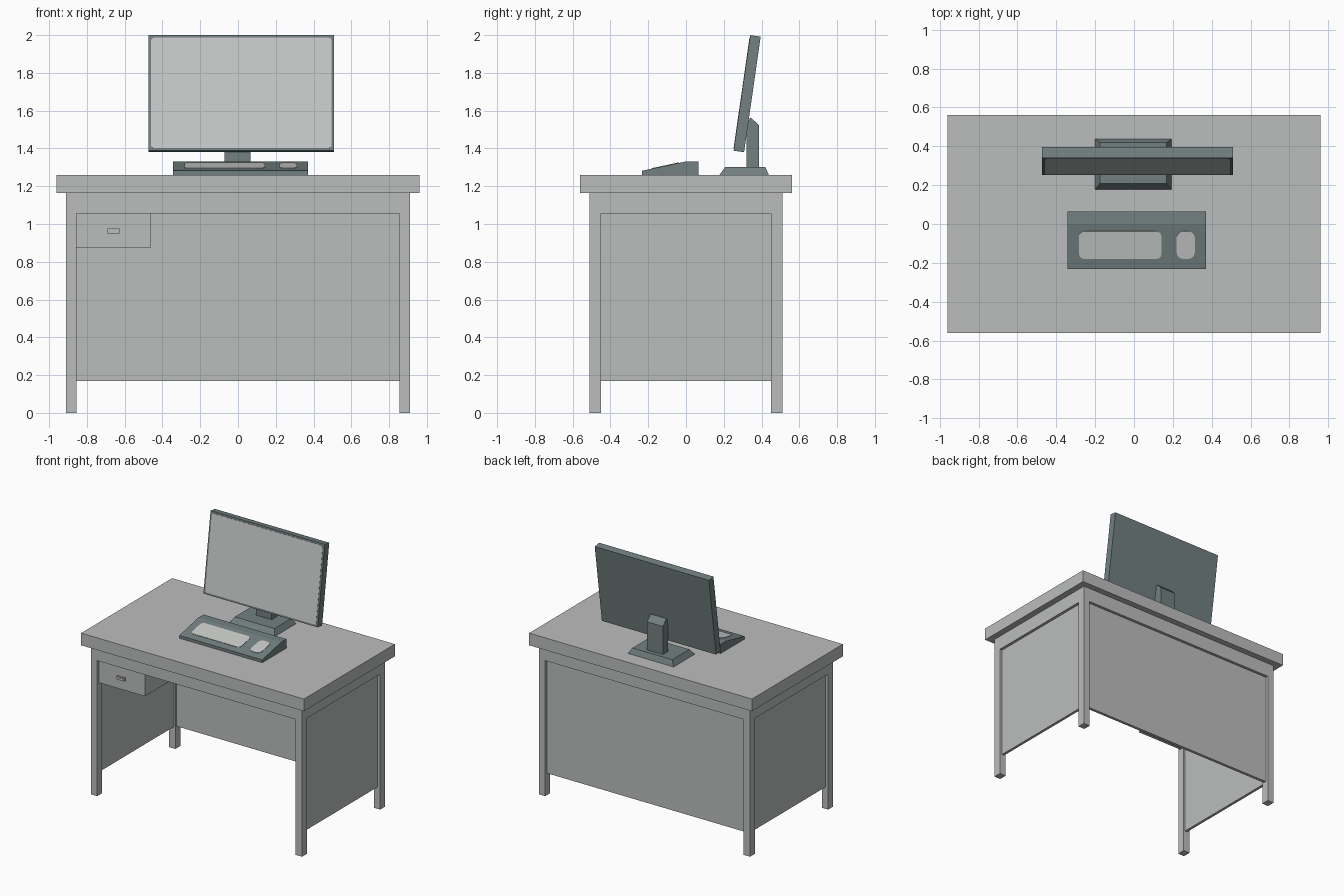
import bpy
import bmesh
from math import sin, cos, pi, atan2
from mathutils import Matrix, Vector

if "Cube" in bpy.data.objects:
    bpy.data.objects.remove(bpy.data.objects["Cube"], do_unlink=True)


def material(name, rgb):
    m = bpy.data.materials.new(name)
    m.use_nodes = True
    colour = (*rgb, 1.0)
    m.diffuse_color = colour
    m.node_tree.nodes["Principled BSDF"].inputs["Base Color"].default_value = colour
    return m


desk_grey = material("desk grey", (0.5, 0.51, 0.505))
pale_grey = material("pale grey", (0.57, 0.59, 0.575))
slate = material("slate", (0.17, 0.216, 0.216))


def finish(name, bm, mat):
    bmesh.ops.recalc_face_normals(bm, faces=bm.faces)
    mesh = bpy.data.meshes.new(name)
    bm.to_mesh(mesh)
    bm.free()
    mesh.materials.append(mat)
    obj = bpy.data.objects.new(name, mesh)
    bpy.context.collection.objects.link(obj)
    return obj


def box(name, x, y, z, mat=desk_grey):
    """Box from (low, high) spans on each axis."""
    bm = bmesh.new()
    bmesh.ops.create_cube(bm, size=1)
    for v in bm.verts:
        v.co = [s[0] if c < 0 else s[1] for s, c in zip((x, y, z), v.co)]
    return finish(name, bm, mat)


def prism(name, points, depth, matrix, mat):
    """Extrude a flat outline along local z, then place it."""
    bm = bmesh.new()
    face = bm.faces.new([bm.verts.new((x, y, 0)) for x, y in points])
    new = bmesh.ops.extrude_face_region(bm, geom=[face])["geom"]
    verts = [g for g in new if isinstance(g, bmesh.types.BMVert)]
    bmesh.ops.translate(bm, vec=(0, 0, depth), verts=verts)
    bm.transform(matrix)
    return finish(name, bm, mat)


def rounded(x0, x1, y0, y1, r, steps=3):
    """Rectangle outline with rounded corners."""
    corners = [(x1 - r, y1 - r), (x0 + r, y1 - r), (x0 + r, y0 + r), (x1 - r, y0 + r)]
    return [(cx + r * cos((i + k / steps) * pi / 2), cy + r * sin((i + k / steps) * pi / 2))
            for i, (cx, cy) in enumerate(corners) for k in range(steps + 1)]


def side_profile(x):
    """Outlines in (y, z), extruded towards +x."""
    turn = Matrix(((0, 0, 1, 0), (1, 0, 0, 0), (0, 1, 0, 0), (0, 0, 0, 1)))
    return Matrix.Translation((x, 0, 0)) @ turn


def tilted(origin, angle):
    return Matrix.Translation(origin) @ Matrix.Rotation(angle, 4, 'X')


# Desk frame
LEG_X, LEG_Y = (0.855, 0.91), (0.45, 0.512)
TABLE, UNDER, RAIL, PANEL = 1.26, 1.165, 1.055, 0.17


def flip(span, sign):
    return tuple(sorted(sign * s for s in span))


box("desk_top", (-0.96, 0.96), (-0.56, 0.56), (UNDER, TABLE))
for sx, side in ((1, "left"), (-1, "right")):
    box(side + "_rail", flip(LEG_X, sx), (-0.45, 0.45), (RAIL, UNDER))
    box(side + "_panel", flip((0.867, 0.888), sx), (-0.45, 0.45), (PANEL, RAIL))
    for sy, end in ((-1, "front"), (1, "back")):
        box(f"{end}_{side}_leg", flip(LEG_X, sx), flip(LEG_Y, sy), (0, UNDER))
for sy, end in ((-1, "front"), (1, "back")):
    box(end + "_rail", (-0.855, 0.855), flip(LEG_Y, sy), (RAIL, UNDER))
box("back_panel", (-0.855, 0.855), (0.467, 0.49), (PANEL, RAIL))

# Drawer with its pull
box("drawer", (-0.855, -0.46), (-0.49, 0.2), (0.875, RAIL))
box("drawer_pull", (-0.692, -0.628), (-0.505, -0.49), (0.95, 0.976))
box("drawer_pull_inset", (-0.68, -0.64), (-0.508, -0.505), (0.957, 0.969))

# Monitor foot: a box whose top is drawn in
foot = box("monitor_foot", (-0.2, 0.193), (0.177, 0.438), (TABLE, 1.303), slate)
for v in foot.data.vertices:
    if v.co.z > 1.28:
        v.co.x += -0.025 if v.co.x > 0 else 0.025
        v.co.y += -0.018 if v.co.y > 0.3 else 0.032

# Monitor neck
prism("monitor_neck",
      [(0.32, 1.3), (0.387, 1.3), (0.387, 1.522), (0.342, 1.565), (0.32, 1.53)],
      0.137, side_profile(-0.071), slate)

# Monitor casing and screen, leaning back
bottom, top = Vector((0.0175, 0.252, 1.388)), Vector((0.0175, 0.34, 2.0))
height = (top - bottom).length
lean = tilted(bottom, atan2(top.z - bottom.z, top.y - bottom.y))
HALF = 0.492
prism("monitor_casing", [(-HALF, 0), (HALF, 0), (HALF, height), (-HALF, height)],
      -0.056, lean, slate)
prism("screen", rounded(0.014 - HALF, HALF - 0.014, 0.014, height - 0.014, 0.016),
      0.002, lean, pale_grey)

# Keyboard wedge with two key fields on the slope
prism("keyboard",
      [(-0.232, TABLE), (0.065, TABLE), (0.065, 1.331), (0.0, 1.331), (-0.232, 1.282)],
      0.714, side_profile(-0.343), slate)
slope = tilted((0, -0.232, 1.282), atan2(0.049, 0.232))
prism("main_keys", rounded(-0.284, 0.142, 0.054, 0.199, 0.028), 0.003, slope, pale_grey)
prism("number_keys", rounded(0.219, 0.313, 0.054, 0.199, 0.034), 0.003, slope, pale_grey)
